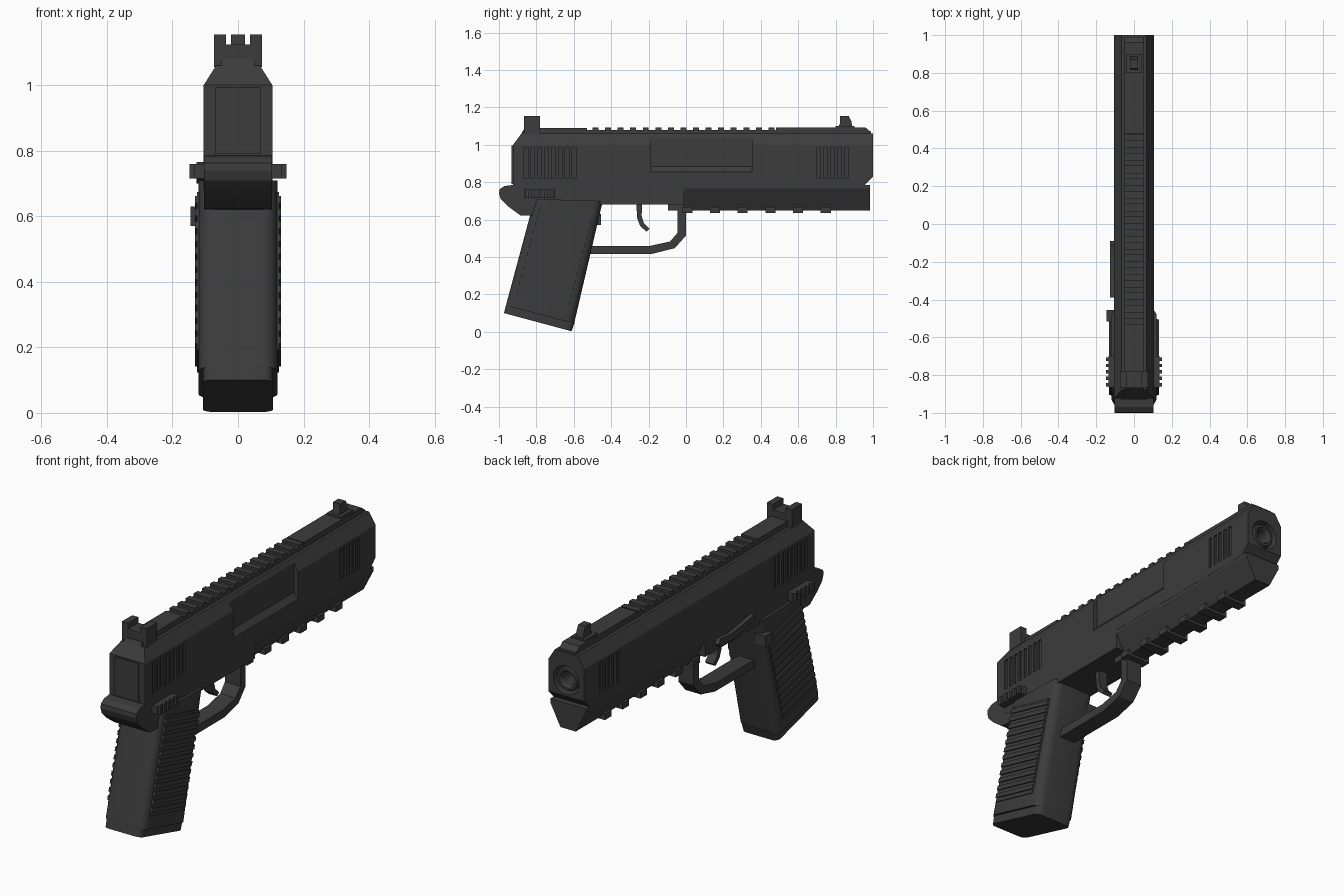
import bpy, bmesh, math
from mathutils import Vector

if "Cube" in bpy.data.objects:
    bpy.data.objects.remove(bpy.data.objects["Cube"], do_unlink=True)

metal = bpy.data.materials.new("dark grey")
metal.use_nodes = True
colour = (0.045, 0.045, 0.045, 1)
metal.diffuse_color = colour
metal.node_tree.nodes["Principled BSDF"].inputs["Base Color"].default_value = colour
metal.node_tree.nodes["Principled BSDF"].inputs["Roughness"].default_value = 0.6


def finish(name, bm):
    bmesh.ops.recalc_face_normals(bm, faces=bm.faces)
    mesh = bpy.data.meshes.new(name)
    bm.to_mesh(mesh)
    bm.free()
    mesh.materials.append(metal)
    ob = bpy.data.objects.new(name, mesh)
    bpy.context.collection.objects.link(ob)
    return ob


def extrude(bm, points, vec):
    face = bm.faces.new([bm.verts.new(p) for p in points])
    res = bmesh.ops.extrude_face_region(bm, geom=[face], use_keep_orig=True)
    verts = [g for g in res["geom"] if isinstance(g, bmesh.types.BMVert)]
    bmesh.ops.translate(bm, verts=verts, vec=vec)


def plates(name, shapes, x0, x1, both=False):
    """Side outlines (y, z) extruded from x0 to x1, optionally on both sides."""
    bm = bmesh.new()
    for pts in shapes:
        for s in ((1, -1) if both else (1,)):
            extrude(bm, [(s * x0, y, z) for y, z in pts], (s * (x1 - x0), 0, 0))
    return finish(name, bm)


def rect(y0, y1, z0, z1):
    return [(y0, z0), (y1, z0), (y1, z1), (y0, z1)]


def section(bm, half, y0, y1):
    """Mirrored front outline (x, z) extruded along the length."""
    pts = half + [(-x, z) for x, z in reversed(half)]
    extrude(bm, [(x, y0, z) for x, z in pts], (0, y1 - y0, 0))


def slice_off(bm, co, normal):
    geom = bm.verts[:] + bm.edges[:] + bm.faces[:]
    bmesh.ops.bisect_plane(bm, geom=geom, plane_co=co, plane_no=normal, clear_outer=True)
    bmesh.ops.holes_fill(bm, edges=[e for e in bm.edges if e.is_boundary])


def cut(ob, cutter):
    mod = ob.modifiers.new("cut", "BOOLEAN")
    mod.operation = "DIFFERENCE"
    mod.solver = "EXACT"
    mod.object = cutter
    cutter.hide_render = True
    bpy.context.view_layer.objects.active = ob
    bpy.ops.object.modifier_apply(modifier=mod.name)
    bpy.data.objects.remove(cutter, do_unlink=True)


def lathe(name, profile, z, closed=True, steps=40):
    """Profile (radius, y) turned around the bore axis."""
    bm = bmesh.new()
    rings = [[bm.verts.new((r * math.cos(a), y, z + r * math.sin(a)))
              for a in (2 * math.pi * i / steps for i in range(steps))] for r, y in profile]
    pairs = list(zip(rings, rings[1:] + rings[:1])) if closed else list(zip(rings, rings[1:]))
    for a, b in pairs:
        for i in range(steps):
            j = (i + 1) % steps
            bm.faces.new((a[i], a[j], b[j], b[i]))
    if not closed:
        bm.faces.new(rings[0])
        bm.faces.new(rings[-1])
    return finish(name, bm)


# Slide with sloped rear and chamfered nose
bm = bmesh.new()
section(bm, [(0.105, 0.78), (0.105, 1.0), (0.067, 1.06)], -0.925, 1.0)
slice_off(bm, (0, -0.925, 1.0), (0, -0.8, 0.6))
slice_off(bm, (0, 1.0, 0.83), (0, 0.7, -0.7))
slide = finish("slide", bm)
grooves = [rect(y, y + 0.02, 0.82, 0.985) for y in
           [-0.866 + 0.0367 * i for i in range(8)] + [0.7 + 0.0367 * i for i in range(5)]]
cut(slide, plates("groove_cutter", grooves, 0.096, 0.13, both=True))

# Ejection port with sloped lower lip
bm = bmesh.new()
extrude(bm, [(0.08, -0.187, 0.885), (0.105, -0.187, 0.855), (0.14, -0.187, 0.855),
             (0.14, -0.187, 1.045), (0.08, -0.187, 1.045)], (0, 0.54, 0))
cut(slide, finish("port_cutter", bm))

# Muzzle recess and barrel
BORE = 0.915
cut(slide, lathe("muzzle_cutter", [(0.075, 0.9), (0.075, 1.05)], BORE, closed=False))
lathe("barrel", [(0.062, 0.88), (0.062, 0.985), (0.056, 0.993), (0.044, 0.993),
                 (0.036, 0.98), (0.036, 0.88)], BORE)

# Top rib with cross teeth
plates("top_rib", [[(-0.885, 1.05), (0.99, 1.05), (0.99, 1.07), (0.97, 1.08), (-0.87, 1.08)]],
       -0.05, 0.05)
teeth = [rect(-0.5 + 0.0672 * i, -0.468 + 0.0672 * i, 1.07, 1.093) for i in range(15)]
plates("rib_teeth", teeth + [rect(-0.865, -0.53, 1.07, 1.09),
                             [(0.48, 1.07), (0.985, 1.07), (0.96, 1.092), (0.48, 1.092)]],
       -0.05, 0.05)

# Sights
bm = bmesh.new()
section(bm, [(0.073, 1.055), (0.073, 1.155), (0.037, 1.155), (0.037, 1.125)], -0.866, -0.78)
finish("rear_sight", bm)
plates("front_sight", [[(0.81, 1.08), (0.89, 1.08), (0.885, 1.125), (0.87, 1.155),
                        (0.823, 1.155), (0.823, 1.115)]], -0.021, 0.021)
plates("front_sight_base", [rect(0.8, 0.9, 1.08, 1.1)], -0.042, 0.042)

# Rear plate of the slide
plates("rear_plate", [rect(-0.932, -0.92, 0.79, 0.995)], -0.07, 0.07)

# Frame, dust cover and accessory rail
plates("frame", [rect(-0.86, -0.01, 0.68, 0.79)], -0.105, 0.105)
bm = bmesh.new()
section(bm, [(0.045, 0.65), (0.104, 0.765), (0.104, 0.785)], -0.012, 0.985)
finish("dust_cover", bm)
plates("rail_slats", [rect(-0.02 + 0.148 * i, 0.034 + 0.148 * i, 0.636, 0.668) for i in range(6)],
       -0.068, 0.068)

# Tang behind the grip
plates("tang", [[(-0.75, 0.785), (-0.925, 0.785), (-0.97, 0.78), (-0.997, 0.762), (-1.0, 0.74),
                 (-0.99, 0.71), (-0.95, 0.67), (-0.885, 0.622), (-0.75, 0.62)]], -0.104, 0.104)

# Grip and base plate with rounded long edges
AXIS = Vector((0, -0.258, -0.966))


def rounded(name, pts, half, radius):
    bm = bmesh.new()
    extrude(bm, [(-half, y, z) for y, z in pts], (2 * half, 0, 0))
    long_edges = [e for e in bm.edges
                  if abs((e.verts[0].co - e.verts[1].co).normalized().dot(AXIS)) > 0.9]
    bmesh.ops.bevel(bm, geom=long_edges, offset=radius, segments=5, profile=0.5, affect="EDGES")
    return finish(name, bm)


rounded("grip", [(-0.81, 0.71), (-0.963, 0.14), (-0.598, 0.045), (-0.445, 0.7)], 0.12, 0.045)
rounded("base_plate", [(-0.962, 0.146), (-0.973, 0.1), (-0.612, 0.003), (-0.595, 0.05)], 0.107, 0.03)

# Ribbed grip panels
tb, tf, bf, bb = [Vector(p) for p in ((-0.781, 0.674), (-0.503, 0.604),
                                      (-0.631, 0.123), (-0.909, 0.193))]
plates("grip_panels", [[tb, tf, bf, bb]], 0.11, 0.125, both=True)
ribs = []
for i in range(12):
    t0 = 0.025 + i * 0.081
    t1 = t0 + 0.045
    ribs.append([tb.lerp(bb, t0), tf.lerp(bf, t0), tf.lerp(bf, t1), tb.lerp(bb, t1)])
plates("grip_ribs", ribs, 0.12, 0.132, both=True)

# Trigger guard and trigger
plates("trigger_guard", [[(-0.095, 0.685), (0.0, 0.685), (0.0, 0.515), (-0.06, 0.447),
                          (-0.18, 0.417), (-0.54, 0.417), (-0.54, 0.46), (-0.19, 0.46),
                          (-0.085, 0.483), (-0.045, 0.53), (-0.045, 0.65), (-0.095, 0.65)]],
       -0.045, 0.045)
plates("trigger", [[(-0.265, 0.69), (-0.235, 0.69), (-0.237, 0.62), (-0.225, 0.58),
                    (-0.195, 0.55), (-0.21, 0.535), (-0.245, 0.565), (-0.262, 0.61)]],
       -0.025, 0.025)

# Safety levers on both sides
plates("safety_levers", [rect(-0.865, -0.7, 0.715, 0.76)], 0.1, 0.135, both=True)
plates("safety_teeth", [rect(-0.86 + 0.034 * i, -0.842 + 0.034 * i, 0.715, 0.76)
                        for i in range(5)], 0.13, 0.148, both=True)

# Slide stop and magazine release on the right-hand side
plates("slide_stop", [[(-0.39, 0.765), (-0.39, 0.735), (-0.3, 0.715), (-0.2, 0.7), (-0.11, 0.7),
                       (-0.09, 0.72), (-0.11, 0.745), (-0.2, 0.735), (-0.3, 0.75)]],
       -0.127, -0.1)
plates("magazine_release", [rect(-0.515, -0.455, 0.57, 0.63)], -0.145, -0.08)

# Smooth the rounded parts, keep hard edges
bpy.ops.object.select_all(action="DESELECT")
for ob in bpy.context.collection.objects:
    if ob.type == "MESH" and metal.name in ob.data.materials:
        ob.select_set(True)
        bpy.context.view_layer.objects.active = ob
bpy.ops.object.shade_smooth_by_angle(angle=math.radians(25))
